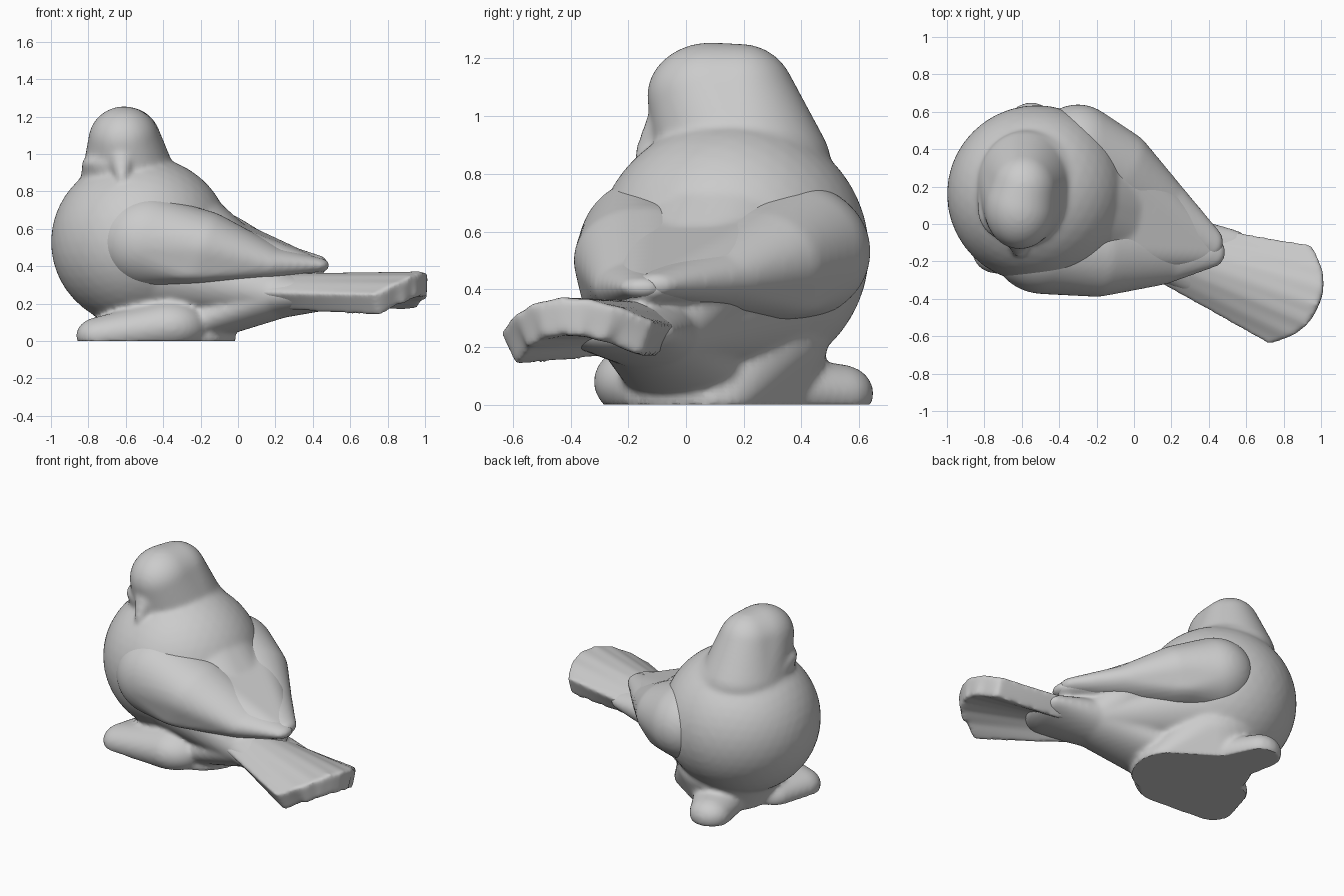
import bpy, bmesh, math
from mathutils import Matrix, Vector

cube = bpy.data.objects.get("Cube")
if cube:
    bpy.data.objects.remove(cube, do_unlink=True)

# One pale stone colour
stone = bpy.data.materials.new("pale_grey_stone")
stone.use_nodes = True
GREY = (0.6, 0.6, 0.6, 1)
stone.diffuse_color = GREY
stone.node_tree.nodes["Principled BSDF"].inputs["Base Color"].default_value = GREY


def add_object(name, bm):
    mesh = bpy.data.meshes.new(name)
    bm.to_mesh(mesh)
    bm.free()
    mesh.materials.append(stone)
    obj = bpy.data.objects.new(name, mesh)
    bpy.context.collection.objects.link(obj)
    return obj


def add_hull(bm, *blobs):
    """Skin a convex form around ellipsoids given as (centre, radii, turn)."""
    part = bmesh.new()
    for centre, radii, *turn in blobs:
        angle = math.radians(turn[0]) if turn else 0
        place = (Matrix.Translation(centre) @ Matrix.Rotation(angle, 4, "Z")
                 @ Matrix.Diagonal((*radii, 1)))
        bmesh.ops.create_icosphere(part, subdivisions=4, radius=1, matrix=place)
    hull = bmesh.ops.convex_hull(part, input=part.verts)
    loose = {v for v in hull["geom_interior"] + hull["geom_unused"]
             if isinstance(v, bmesh.types.BMVert)}
    bmesh.ops.delete(part, geom=list(loose), context="VERTS")
    mesh = bpy.data.meshes.new("hull_part")
    part.to_mesh(mesh)
    part.free()
    bm.from_mesh(mesh)
    bpy.data.meshes.remove(mesh)


def sculpt(obj, voxel=0.018, smooth=8):
    """Fuse the overlapping forms, soften them and flatten the underside."""
    remesh = obj.modifiers.new("fuse", "REMESH")
    remesh.mode = "VOXEL"
    remesh.voxel_size = voxel
    soften = obj.modifiers.new("soften", "SMOOTH")
    soften.factor = 0.5
    soften.iterations = smooth
    graph = bpy.context.evaluated_depsgraph_get()
    mesh = bpy.data.meshes.new_from_object(obj.evaluated_get(graph))
    obj.modifiers.clear()
    obj.data = mesh
    mesh.name = obj.name
    for v in mesh.vertices:
        v.co.z = max(v.co.z, 0)
    if not mesh.materials:
        mesh.materials.append(stone)
    bpy.ops.object.select_all(action="DESELECT")
    obj.select_set(True)
    bpy.context.view_layer.objects.active = obj
    bpy.ops.object.shade_smooth_by_angle(angle=math.radians(50))


# Body: breast, back, rump and the belly down to the base
breast = ((-0.52, 0.16, 0.53), (0.48, 0.475, 0.46))
nape = ((-0.5, 0.2, 0.72), (0.3, 0.32, 0.27))
rump = ((0.2, -0.13, 0.25), (0.17, 0.19, 0.13), -22)
body = bmesh.new()
add_hull(body, breast, nape)
add_hull(body, nape, ((-0.02, 0.05, 0.44), (0.2, 0.24, 0.14), -22), rump)
add_hull(body, ((-0.45, 0.14, 0.4), (0.4, 0.4, 0.3)), rump)
add_hull(body, ((-0.45, 0.15, 0.2), (0.33, 0.34, 0.2)),
         ((-0.45, 0.14, 0), (0.24, 0.28, 0.08)),
         ((-0.2, 0.02, 0.02), (0.18, 0.24, 0.1), -22))
add_hull(body, ((-0.2, 0, 0.1), (0.17, 0.22, 0.1)), rump)

# Mantle bridging the wings, and the root of the tail
add_hull(body, ((-0.2, -0.1, 0.5), (0.2, 0.2, 0.18)),
         ((-0.12, 0.27, 0.5), (0.2, 0.22, 0.18)),
         ((0.41, -0.13, 0.4), (0.07, 0.09, 0.045)))
add_hull(body, rump, ((0.48, -0.23, 0.25), (0.14, 0.21, 0.08), -22))

# Head: crown, neck, cheeks
crown = ((-0.61, 0.085, 1.07), (0.19, 0.22, 0.185))
neck = ((-0.58, 0.2, 0.85), (0.26, 0.3, 0.2))
add_hull(body, crown, ((-0.59, 0.19, 1.06), (0.18, 0.19, 0.19)), neck)
add_hull(body, neck, nape)
add_hull(body, ((-0.62, 0.065, 0.95), (0.215, 0.17, 0.07)), neck)

# Feet
add_hull(body, ((-0.73, -0.13, 0.03), (0.14, 0.13, 0.1), 40),
         ((-0.68, 0.05, 0.03), (0.13, 0.13, 0.1)),
         ((-0.36, -0.13, 0.08), (0.2, 0.19, 0.14)))
add_hull(body, ((-0.55, 0.53, 0.04), (0.13, 0.12, 0.1)),
         ((-0.46, 0.25, 0.06), (0.18, 0.16, 0.12)))

# Beak, growing out of the face
add_hull(body, ((-0.62, -0.03, 1.0), (0.09, 0.1, 0.07)),
         ((-0.62, -0.135, 0.87), (0.03, 0.045, 0.035)))
sculpt(add_object("body", body), 0.015)

# Folded wings: round shoulder, long taper and a lower row of flight feathers
wings = {
    "right_wing": (((-0.48, -0.145, 0.53), (0.27, 0.23, 0.25)),
                   ((-0.2, -0.14, 0.5), (0.22, 0.25, 0.2)),
                   ((0.15, -0.15, 0.41), (0.16, 0.18, 0.1), -22),
                   ((0.43, -0.15, 0.405), (0.06, 0.08, 0.04)),
                   ((-0.25, -0.18, 0.36), (0.26, 0.18, 0.06))),
    "left_wing": (((-0.3, 0.37, 0.53), (0.25, 0.27, 0.24)),
                  ((-0.12, 0.28, 0.5), (0.22, 0.24, 0.19), -45),
                  ((0.12, 0.1, 0.44), (0.16, 0.17, 0.11), -45),
                  ((0.42, -0.1, 0.415), (0.06, 0.08, 0.045)),
                  ((-0.15, 0.28, 0.36), (0.22, 0.2, 0.07), -45)),
}
for name, (shoulder, middle, rear, tip, flight) in wings.items():
    bm = bmesh.new()
    add_hull(bm, shoulder, middle, flight)
    add_hull(bm, middle, flight, rear)
    add_hull(bm, rear, tip)
    sculpt(add_object(name, bm), 0.015)

# Tail: an arched fan with fine feather ridges
along = Vector((0.92, -0.39, 0))
across = Vector((0.39, 0.92, 0))
ROWS, COLS = 40, 48
tail = bmesh.new()
grid = []
for i in range(ROWS + 1):
    s = i / ROWS
    row = []
    for j in range(COLS + 1):
        t = 2 * j / COLS - 1
        reach = s * (0.94 - 0.16 * abs(t) ** 2.5)
        side = t * (0.16 + 0.13 * s) + 0.05 * s
        p = Vector((0.1, -0.12, 0)) + along * reach + across * side
        ridge = 0.003 * s * math.cos(t * 18)
        p.z = 0.36 + 0.01 * s - 0.1 * t * t + 0.02 * t * s + ridge
        row.append(tail.verts.new(p))
    grid.append(row)
for i in range(ROWS):
    for j in range(COLS):
        tail.faces.new((grid[i][j], grid[i + 1][j], grid[i + 1][j + 1], grid[i][j + 1]))
tail_obj = add_object("tail", tail)
thick = tail_obj.modifiers.new("thickness", "SOLIDIFY")
thick.thickness = 0.13
thick.offset = -1
sculpt(tail_obj, 0.012, 14)
